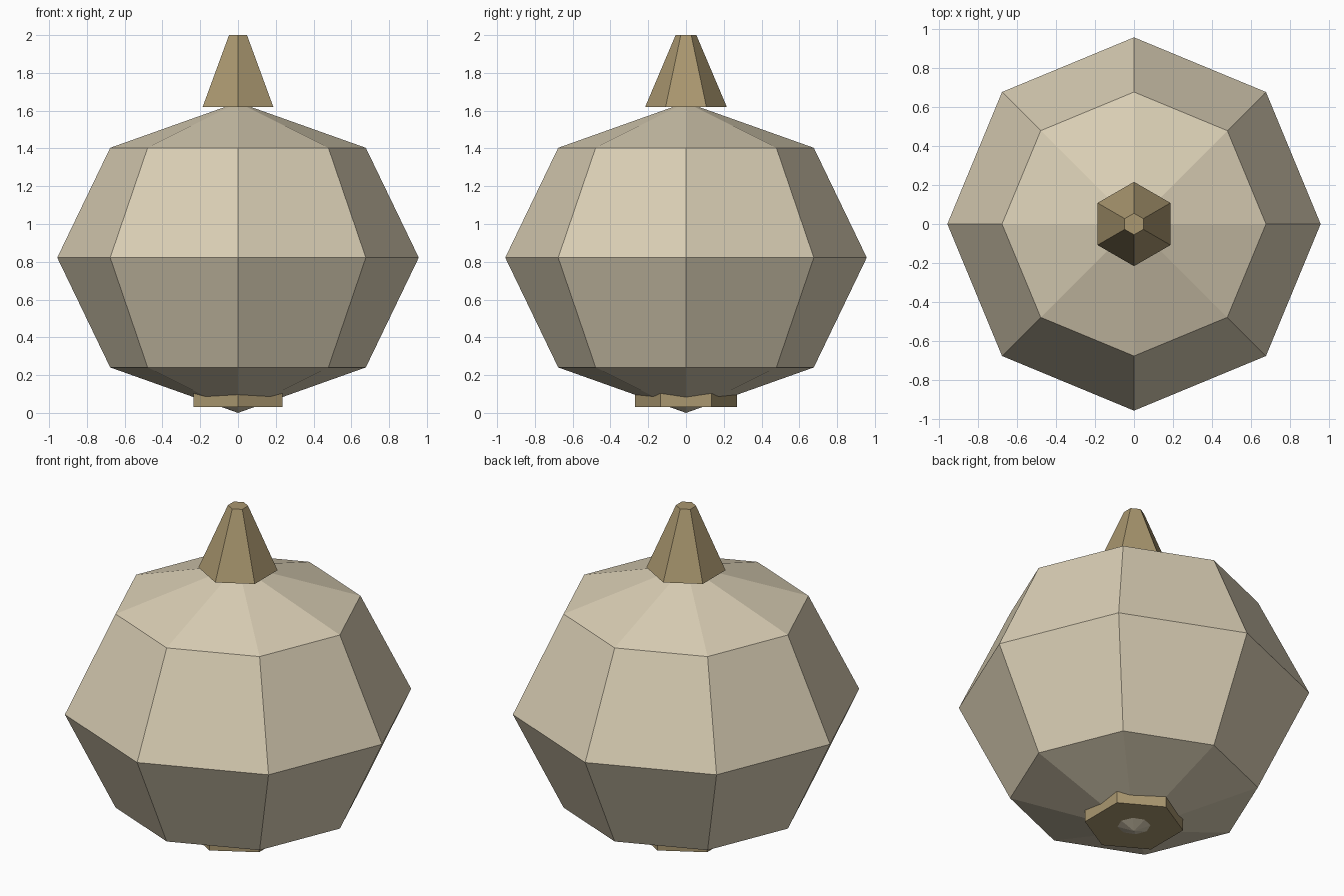
import bpy
from math import pi

cube = bpy.data.objects.get("Cube")
if cube:
    bpy.data.objects.remove(cube, do_unlink=True)


def material(name, rgb):
    mat = bpy.data.materials.new(name)
    mat.use_nodes = True
    mat.diffuse_color = (*rgb, 1)
    mat.node_tree.nodes["Principled BSDF"].inputs["Base Color"].default_value = (*rgb, 1)
    return mat


def finish(name, mat):
    obj = bpy.context.object
    obj.name = name
    obj.data.materials.append(mat)
    bpy.ops.object.shade_flat()
    return obj


def hex_taper(name, mat, r_low, r_high, z_low, z_high):
    """Six-sided tapered prism with corners on the y axis."""
    bpy.ops.mesh.primitive_cone_add(vertices=6, radius1=r_low, radius2=r_high,
                                    depth=z_high - z_low,
                                    location=(0, 0, (z_low + z_high) / 2))
    return finish(name, mat)


cream = material("cream", (0.70, 0.62, 0.46))
tan = material("tan", (0.40, 0.31, 0.16))

# Faceted, slightly squashed bulb
bpy.ops.mesh.primitive_uv_sphere_add(segments=8, ring_count=4, radius=1,
                                     location=(0, 0, 0.822))
bulb = finish("bulb", cream)
bulb.scale = (0.957, 0.957, 0.822)

# Tapered stem on top and flat base underneath
hex_taper("stem", tan, 0.216, 0.055, 1.62, 2.0)
hex_taper("base", tan, 0.271, 0.271, 0.032, 0.13)
